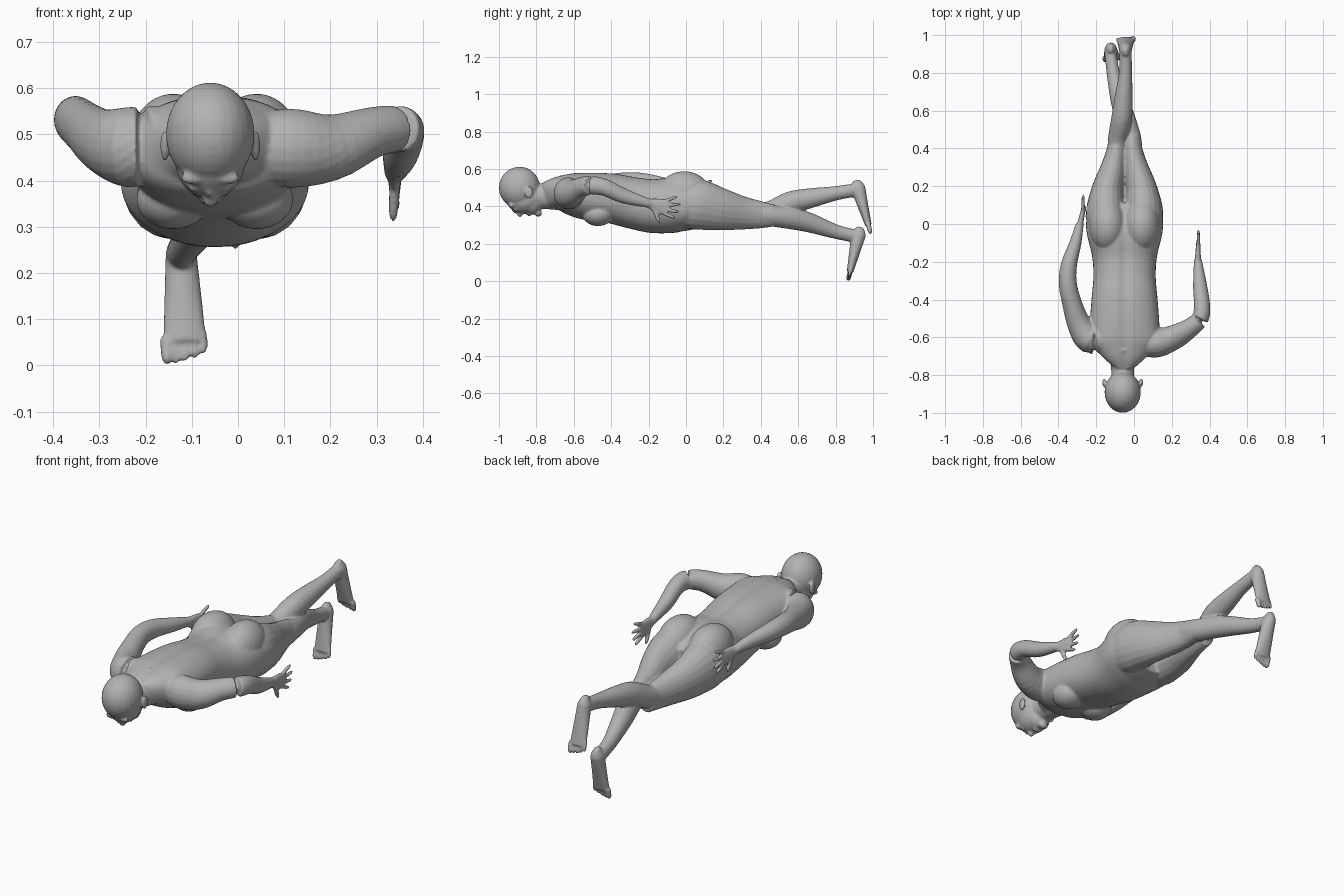
import bpy
import bmesh
import math
from mathutils import Vector, Matrix

if "Cube" in bpy.data.objects:
    bpy.data.objects.remove(bpy.data.objects["Cube"], do_unlink=True)

material = bpy.data.materials.new("matte grey")
material.use_nodes = True
grey = (.45, .45, .45, 1)
material.diffuse_color = grey
material.node_tree.nodes["Principled BSDF"].inputs["Base Color"].default_value = grey

side_axis = Vector((1, 0, 0))
up_axis = Vector((0, 0, 1))
middle = -.05
bm = bmesh.new()


def smooth_rows(rows, steps):
    """Catmull-Rom curve through rows of position, half width and half depth."""
    rows = [Vector(row) for row in rows]
    padded = [rows[0]] + rows + [rows[-1]]
    curve = []
    for before, start, end, after in zip(padded, padded[1:], padded[2:], padded[3:]):
        leave, arrive = (end - before) / 2, (after - start) / 2
        for step in range(steps):
            t = step / steps
            ease = t * t * (3 - 2 * t)
            curve.append(start.lerp(end, ease) + leave * t * (1 - t) ** 2
                         - arrive * t * t * (1 - t))
    return curve + [rows[-1]]


def loft(rows, side=side_axis, steps=4, sides=20, shape=None):
    """Closed tube of elliptical rings; shape(u, v) may bend the section."""
    rings = smooth_rows(rows, steps)
    centers = [Vector(ring[:3]) for ring in rings]
    ahead = centers[1:] + centers[-1:]
    behind = centers[:1] + centers[:-1]
    loops = []
    for ring, center, following, previous in zip(rings, centers, ahead, behind):
        tangent = (following - previous).normalized()
        across = (side - tangent * side.dot(tangent)).normalized()
        upward = across.cross(tangent)
        loop = []
        for k in range(sides):
            angle = math.tau * k / sides
            u, v = math.cos(angle), math.sin(angle)
            if shape:
                u, v = shape(u, v)
            loop.append(bm.verts.new(center + across * u * ring[3] + upward * v * ring[4]))
        loops.append(loop)
    for near, far in zip(loops, loops[1:]):
        for k in range(sides):
            bm.faces.new((near[k - 1], near[k], far[k], far[k - 1]))
    bm.faces.new(loops[0][::-1])
    bm.faces.new(loops[-1])


def limb(rows, side=side_axis):
    """Round tube from rows of x, y, z and radius, slightly deeper than wide."""
    loft([(*row, row[-1] * 1.1) for row in rows], side)


def blob(center, radii):
    matrix = Matrix.Translation(center) @ Matrix.Diagonal((*radii, 1))
    bmesh.ops.create_uvsphere(bm, u_segments=24, v_segments=16, radius=1, matrix=matrix)


def digit(root, tip, radius):
    """Finger or toe with a rounded tip."""
    rows = []
    for k in range(7):
        f = k / 6
        r = radius * math.sqrt(1 - .9 * f ** 6)
        rows.append((*root.lerp(tip, f), r, r))
    loft(rows, side_axis, 1, 10)


def foot(heel, ball, great_toe_side):
    """Tapered foot with five toes stepping down from the great toe."""
    heel, ball = Vector(heel), Vector(ball)
    rows = []
    for k in range(13):
        f = k / 12
        cap = math.sqrt(min(1, .15 + 5 * f))
        rows.append((*heel.lerp(ball, f), (.03 + .018 * f) * cap, .044 * (1 - .6 * f) * cap))
    loft(rows, steps=1)
    forward = (ball - heel).normalized()
    for k in range(5):
        sideways = side_axis * great_toe_side * (.04 - .02 * k)
        root = ball + sideways - forward * (.01 + .003 * k)
        digit(root, ball + sideways + forward * (.05 - .0015 * k * k), .014 if k == 0 else .01)


def hand(wrist, palm):
    """Flat palm with four fanned fingers and a drooping thumb."""
    wrist, palm = Vector(wrist), Vector(palm)
    reach = palm - wrist
    rows = []
    for k in range(7):
        f = k / 5
        rows.append((*(wrist + reach * f), .026 + .017 * math.sin(f * 1.6), .017 - .005 * f))
    loft(rows, up_axis, 1)
    for k in range(4):
        lift = 1.5 - k
        spread = math.radians(lift * 28 - 3)
        fan = Vector((.01, math.cos(spread), math.sin(spread)))
        digit(palm + up_axis * lift * .022, palm + fan * (.094 - .004 * k), .01)
    digit(wrist + reach * .3 - up_axis * .015, palm - Vector((.005, .025, .085)), .012)


def trunk_section(u, v):
    # full section with a shallow furrow along the spine
    u, v = (math.copysign(abs(c) ** .88, c) for c in (u, v))
    if v > 0:
        v -= .09 * math.exp(-(u / .16) ** 2)
    return u, v


# Trunk from neck to seat: y, top, bottom, half width
trunk = [(-.75, .53, .39, .06), (-.69, .56, .39, .13), (-.63, .58, .36, .185),
         (-.54, .585, .33, .185), (-.4, .58, .31, .175), (-.28, .56, .28, .165),
         (-.17, .55, .257, .172), (-.05, .56, .26, .2), (.03, .53, .27, .2),
         (.1, .49, .29, .16)]
loft([(middle, y, (top + bottom) / 2, width, (top - bottom) / 2)
      for y, top, bottom, width in trunk], sides=40, shape=trunk_section)

# Neck
limb([(-.06, -.85, .46, .06), (-.06, -.75, .455, .063), (-.06, -.65, .47, .09)])

# Head: skull, face and jaw, then features
blob((-.06, -.89, .5), (.096, .11, .112))
blob((-.06, -.865, .44), (.075, .096, .08))
blob((-.06, -.83, .42), (.06, .065, .065))
blob((-.06, -.79, .365), (.026, .02, .02))
blob((-.06, -.9, .38), (.012, .03, .02))
blob((-.06, -.888, .362), (.017, .015, .02))
blob((-.06, -.84, .357), (.026, .01, .01))

for s in (-1, 1):
    blob((-.06 + s * .035, -.935, .405), (.03, .013, .014))     # brow
    blob((-.06 + s * .033, -.91, .385), (.016, .01, .01))       # eye
    blob((-.06 + s * .098, -.84, .475), (.01, .022, .034))      # ear
    blob((middle + s * .09, -.47, .36), (.08, .085, .065))      # chest
    blob((middle + s * .09, -.01, .47), (.098, .14, .118))      # buttock
    # Thigh to knee
    loft([(middle + s * .1, -.05, .41, .09, .12), (middle + s * .1, .06, .41, .105, .135),
          (middle + s * .09, .18, .385, .085, .115), (middle + s * .06, .3, .365, .066, .09),
          (middle + s * .043, .4, .355, .05, .073), (middle + s * .04, .47, .35, .045, .058)])

# Crossed shins: the right one raised, the left one passing beneath
limb([(-.09, .39, .36, .05), (-.085, .46, .375, .052), (-.065, .56, .42, .055),
      (-.055, .67, .445, .048), (-.045, .8, .47, .035), (-.045, .92, .49, .032)])
limb([(-.005, .39, .36, .05), (-.015, .46, .35, .052), (-.05, .57, .335, .053),
      (-.08, .67, .31, .047), (-.11, .8, .265, .035), (-.125, .91, .24, .032)])
foot((-.125, .932, .29), (-.115, .877, .05), -1)
foot((-.045, .908, .54), (-.045, .975, .3), 1)

# Left arm, elbow bent outward
limb([(.03, -.62, .475, .065), (.11, -.63, .47, .078), (.2, -.605, .472, .067),
      (.29, -.555, .504, .051), (.35, -.5, .512, .046), (.36, -.43, .5, .042),
      (.35, -.33, .455, .037), (.338, -.19, .415, .021)], Vector((.6, .8, 0)))
hand((.338, -.2, .417), (.34, -.115, .395))

# Right arm, held along the body
limb([(-.16, -.6, .475, .08), (-.235, -.605, .472, .08), (-.29, -.53, .485, .064),
      (-.325, -.43, .51, .053), (-.35, -.32, .53, .048), (-.345, -.22, .53, .043),
      (-.31, -.1, .515, .032), (-.287, 0, .5, .021)])
hand((-.287, -.01, .5), (-.27, .07, .48))

# Fuse the parts into one continuous skin
bmesh.ops.recalc_face_normals(bm, faces=bm.faces)
mesh = bpy.data.meshes.new("body")
bm.to_mesh(mesh)
bm.free()
mesh.materials.append(material)
body = bpy.data.objects.new("body", mesh)
bpy.context.collection.objects.link(body)
fuse = body.modifiers.new("fuse", "REMESH")
fuse.mode = "VOXEL"
fuse.voxel_size = .006
fuse.use_smooth_shade = True
soften = body.modifiers.new("soften", "SMOOTH")
soften.factor = .5
soften.iterations = 4
